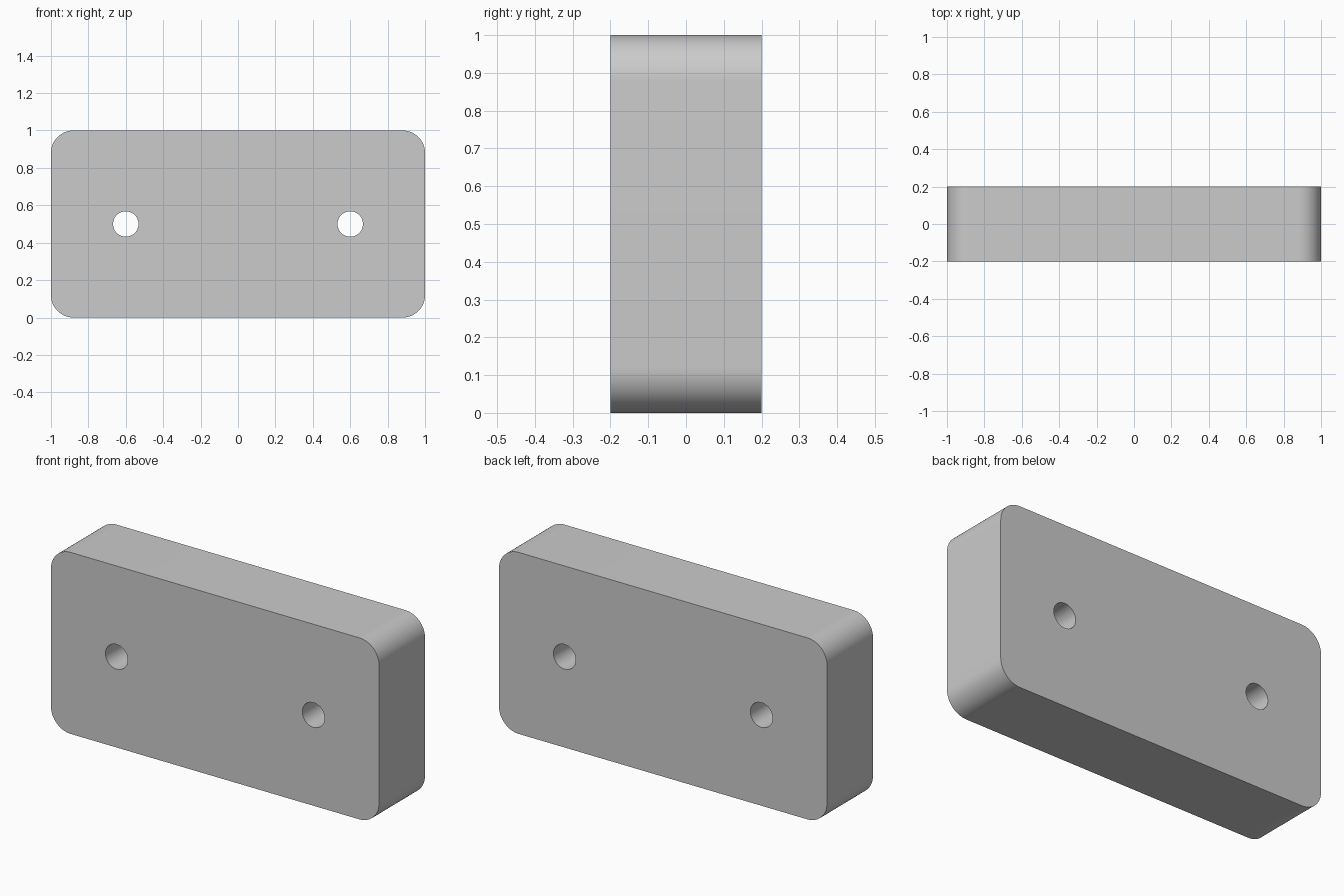
import bpy
import math

if "Cube" in bpy.data.objects:
    bpy.data.objects.remove(bpy.data.objects["Cube"])

WIDTH, DEPTH, HEIGHT = 2.0, 0.4, 1.0
CORNER_R, HOLE_R, HOLE_X = 0.12, 0.068, 0.6


def prism(name, outline, depth):
    """Extrude an XZ outline symmetrically along y."""
    n = len(outline)
    verts = [(x, y, z) for y in (-depth / 2, depth / 2) for x, z in outline]
    faces = [tuple(range(n)), tuple(range(2 * n - 1, n - 1, -1))]
    faces += [(i, i + n, (i + 1) % n + n, (i + 1) % n) for i in range(n)]
    mesh = bpy.data.meshes.new(name)
    mesh.from_pydata(verts, [], faces)
    obj = bpy.data.objects.new(name, mesh)
    bpy.context.collection.objects.link(obj)
    return obj


def arc(cx, cz, r, start, sweep, steps):
    return [(cx + r * math.cos(start + sweep * i / steps),
             cz + r * math.sin(start + sweep * i / steps)) for i in range(steps + 1)]


# Plate with four rounded corners
ix, iz = WIDTH / 2 - CORNER_R, HEIGHT / 2 - CORNER_R
outline = []
for k, (sx, sz) in enumerate([(1, 1), (-1, 1), (-1, -1), (1, -1)]):
    outline += arc(sx * ix, HEIGHT / 2 + sz * iz, CORNER_R,
                   k * math.pi / 2, math.pi / 2, 16)
plate = prism("mounting_plate", outline, DEPTH)

# Two through holes
bpy.context.view_layer.objects.active = plate
for side in (-1, 1):
    circle = arc(side * HOLE_X, HEIGHT / 2, HOLE_R, 0, 2 * math.pi, 48)[:-1]
    cutter = prism("hole_cutter", circle, DEPTH * 2)
    cutter.hide_render = True
    mod = plate.modifiers.new("hole", 'BOOLEAN')
    mod.operation = 'DIFFERENCE'
    mod.solver = 'EXACT'
    mod.object = cutter
    bpy.ops.object.modifier_apply(modifier=mod.name)
    bpy.data.objects.remove(cutter)

# Smooth rounded walls, crisp face edges
plate.select_set(True)
bpy.ops.object.shade_smooth_by_angle(angle=math.radians(30))
